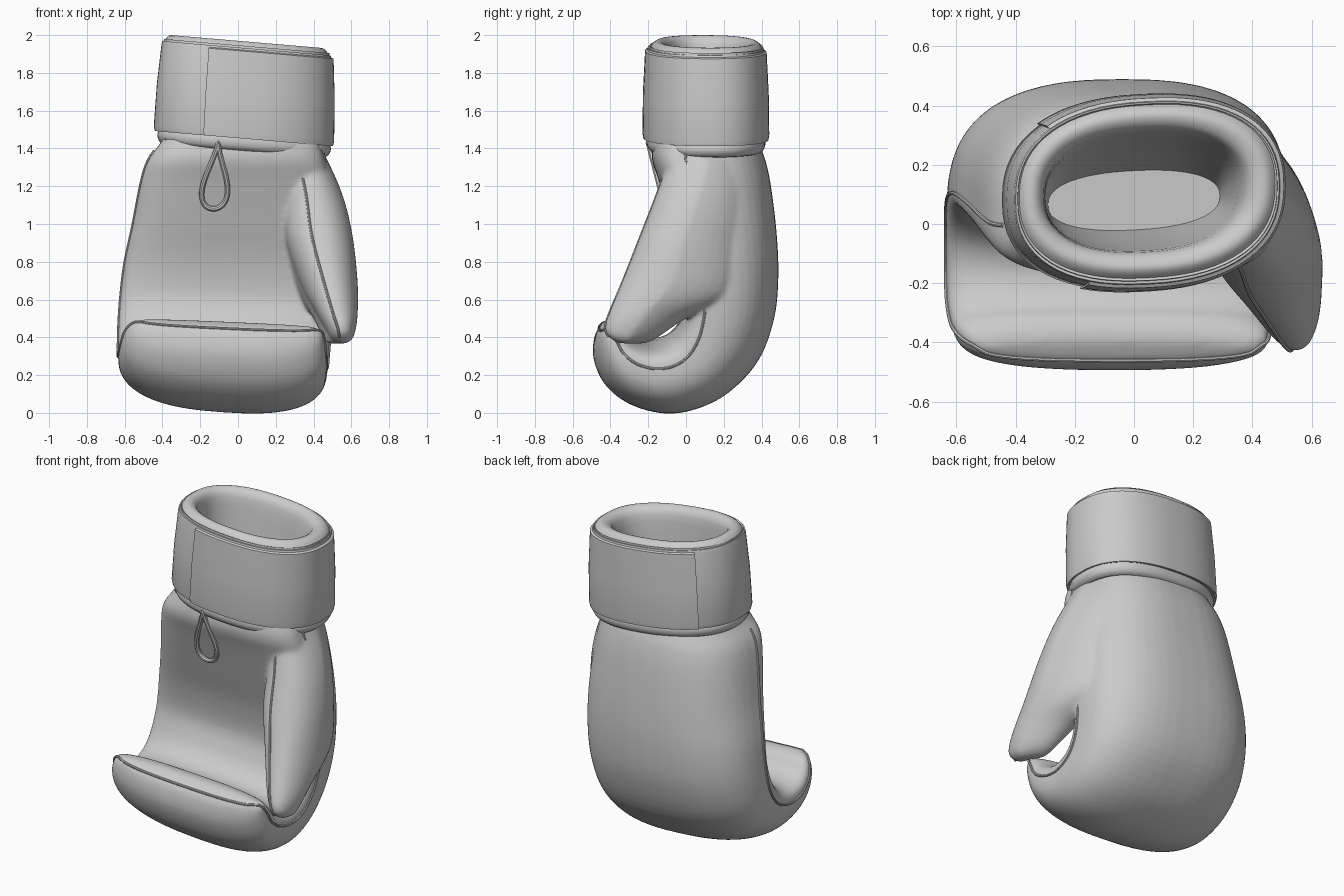
import bpy, bmesh, math
from mathutils import Vector

if "Cube" in bpy.data.objects:
    bpy.data.objects.remove(bpy.data.objects["Cube"])

leather = bpy.data.materials.new("grey leather")
leather.diffuse_color = (0.6, 0.6, 0.6, 1)
leather.use_nodes = True
leather.node_tree.nodes["Principled BSDF"].inputs["Base Color"].default_value = leather.diffuse_color


def activate(ob):
    bpy.ops.object.select_all(action='DESELECT')
    ob.select_set(True)
    bpy.context.view_layer.objects.active = ob


def finish(ob, angle=40):
    ob.data.materials.clear()
    ob.data.materials.append(leather)
    activate(ob)
    bpy.ops.object.shade_smooth_by_angle(angle=math.radians(angle))
    return ob


def loft(name, rings, closed=True, cap_start=True, cap_end=True, loop=False):
    """Skin a list of point rings; loop joins the last ring to the first."""
    bm = bmesh.new()
    vs = [[bm.verts.new(p) for p in r] for r in rings]
    n = len(rings[0])
    pairs = list(zip(vs, vs[1:])) + ([(vs[-1], vs[0])] if loop else [])
    for a, b in pairs:
        for i in range(n if closed else n - 1):
            j = (i + 1) % n
            bm.faces.new((a[i], a[j], b[j], b[i]))
    if cap_start and not loop:
        bm.faces.new(vs[0][::-1])
    if cap_end and not loop:
        bm.faces.new(vs[-1])
    if not closed:
        bmesh.ops.holes_fill(bm, edges=[e for e in bm.edges if e.is_boundary])
    bmesh.ops.recalc_face_normals(bm, faces=bm.faces)
    me = bpy.data.meshes.new(name)
    bm.to_mesh(me)
    bm.free()
    ob = bpy.data.objects.new(name, me)
    bpy.context.collection.objects.link(ob)
    return finish(ob)


def smooth_rows(rows, steps):
    """Catmull-Rom interpolation through rows of numbers."""
    out = []
    for i in range(len(rows) - 1):
        p0, p1, p2 = rows[max(i - 1, 0)], rows[i], rows[i + 1]
        p3 = rows[min(i + 2, len(rows) - 1)]
        for s in range(steps):
            t = s / steps
            out.append([0.5 * (2 * b + (c - a) * t + (2 * a - 5 * b + 4 * c - d) * t * t
                               + (3 * b - a - 3 * c + d) * t ** 3)
                        for a, b, c, d in zip(p0, p1, p2, p3)])
    return out + [list(rows[-1])]


def power(v, e):
    return math.copysign(abs(v) ** (2 / e), v)


def slab_ring(row, e_out, e_in, n=48, lean=0):
    """Ring across x between an outer and an inner (y, z) point."""
    oy, oz, iy, iz, xl, xr, split = row
    pts = []
    for k in range(n):
        a = math.tau * k / n
        c, s = math.cos(a), math.sin(a)
        e = e_out if s >= 0 else e_in
        f = split + power(s, e) * ((1 - split) if s >= 0 else split)
        x = (xl + xr) / 2 + (xr - xl) / 2 * power(c, e) - lean * max(0, f - split)
        y, z = iy + (oy - iy) * f, iz + (oz - iz) * f
        z -= 0.07 * (x + 0.05) * min(1, max(0, 1.1 - z))
        pts.append(Vector((x, y, z)))
    return pts


def piping(name, pts, radius, cyclic=False):
    cu = bpy.data.curves.new(name, 'CURVE')
    cu.dimensions = '3D'
    cu.bevel_depth = radius
    cu.bevel_resolution = 2
    cu.use_fill_caps = True
    sp = cu.splines.new('POLY')
    sp.points.add(len(pts) - 1)
    for q, p in zip(sp.points, pts):
        q.co = (*p, 1)
    sp.use_cyclic_u = cyclic
    ob = bpy.data.objects.new(name, cu)
    bpy.context.collection.objects.link(ob)
    activate(ob)
    bpy.ops.object.convert(target='MESH')
    return finish(bpy.context.object)


# Hand: outer y, z, inner y, z, left and right x, side seam depth
body = [(.365, 1.51, -.14, 1.51, -.37, .39, .3), (.385, 1.43, -.17, 1.43, -.41, .43, .3),
        (.42, 1.34, -.18, 1.34, -.475, .46, .3),
        (.45, 1.2, -.14, 1.22, -.515, .485, .28), (.48, .95, -.07, 1.0, -.558, .508, .25),
        (.489, .72, -.01, .8, -.6, .512, .22), (.467, .5, .012, .62, -.622, .505, .2),
        (.385, .28, -.025, .5, -.632, .49, .25), (.225, .11, -.07, .432, -.635, .48, .3),
        (.05, .023, -.115, .4, -.635, .475, .32), (-.12, .002, -.17, .386, -.635, .47, .32),
        (-.3, .052, -.23, .395, -.632, .47, .32), (-.43, .155, -.28, .425, -.62, .465, .32),
        (-.49, .29, -.31, .46, -.6, .458, .32), (-.485, .4, -.355, .48, -.56, .445, .35),
        (-.455, .455, -.4, .482, -.505, .4, .4)]
body_rings = [slab_ring(r, 2.6, 3) for r in smooth_rows(body, 4)]
hand = loft("hand_and_thumb", body_rings)

# Thumb: back y, z, front y, z, left and right x, widest depth
thumb = [(.3, 1.47, -.09, 1.47, .2, .40, .5), (.32, 1.3, -.1, 1.33, .22, .485, .5),
         (.33, 1.12, -.16, 1.15, .235, .56, .45), (.31, .9, -.24, .95, .25, .61, .42),
         (.25, .645, -.33, .73, .33, .635, .42), (.0, .52, -.408, .55, .42, .634, .45),
         (-.14, .43, -.43, .475, .47, .62, .5), (-.2, .4, -.41, .43, .495, .602, .5),
         (-.25, .392, -.365, .4, .52, .57, .5)]
thumb_rings = [slab_ring(r, 2.2, 2.2, 32, .13) for r in smooth_rows(thumb, 4)]
thumb_ob = loft("thumb", thumb_rings)

# Weld the thumb to the hand with a soft web between them
activate(hand)
thumb_ob.select_set(True)
bpy.ops.object.join()
m = hand.modifiers.new("weld", 'REMESH')
m.mode, m.voxel_size = 'VOXEL', .012
m = hand.modifiers.new("soften", 'SMOOTH')
m.factor, m.iterations = .5, 12
activate(hand)
bpy.ops.object.convert(target='MESH')
bm = bmesh.new()
bm.from_mesh(hand.data)
top = [f for f in bm.faces if f.calc_center_median().z > 1.45]
bmesh.ops.delete(bm, geom=top, context='FACES')
bm.to_mesh(hand.data)
bm.free()
finish(hand, 60)

# Seam around the palm edge and across the fingertips
n = len(body_rings[0])
palm_rings = body_rings[6:-3]
seam = [r[n // 2] for r in palm_rings]
seam += [body_rings[-2][k] for k in range(n // 2 - 2, 1, -1)]
seam += [r[0] for r in reversed(palm_rings)]
piping("palm_seam", seam, .007)
piping("thumb_seam", [r[23] for r in thumb_rings[2:-4]], .007)


# Wrist parts share one slanted, slightly skewed oval
def oval(a, cx, cy, hx, hy, z):
    dx = hx * power(math.cos(a), 2.35)
    y = cy + hy * power(math.sin(a), 2.35) + .05 * dx
    return Vector((cx + dx, y, z - .085 * (cx + dx - .03)))


def oval_rings(rows, n=64, start=0, end=math.tau):
    full = end - start > 6.28
    return [[oval(start + (end - start) * k / (n if full else n - 1), *r)
             for k in range(n)] for r in rows]


# Padded liner with a rolled rim and the hollow going down into the hand
liner = [(.02, .105, .39, .26, 1.41), (.025, .105, .425, .285, 1.388),
         (.03, .105, .45, .307, 1.405), (.033, .105, .46, .314, 1.44),
         (.035, .105, .45, .308, 1.5), (.045, .105, .442, .302, 1.9),
         (.045, .11, .432, .292, 1.94), (.045, .11, .41, .27, 1.963),
         (.045, .11, .385, .25, 1.967), (.04, .11, .36, .225, 1.955),
         (.035, .11, .34, .205, 1.92), (.025, .105, .325, .19, 1.8),
         (.01, .095, .31, .16, 1.5), (0, .08, .29, .1, 1.18)]
loft("cuff_liner", oval_rings(smooth_rows(liner, 2)), cap_start=False)

# Wide wrist strap
strap = [(.03, .105, .44, .3, 1.46), (.028, .105, .468, .32, 1.452),
         (.028, .105, .474, .326, 1.475), (.037, .105, .467, .322, 1.7),
         (.045, .105, .45, .31, 1.915), (.045, .105, .445, .306, 1.932),
         (.045, .105, .42, .285, 1.932)]
loft("wrist_strap", oval_rings(strap), loop=True)

# Overlapping strap flap, from the front left round the right side to the back
flap = [(.028, .105, .46, .31, 1.455), (.026, .105, .477, .33, 1.452),
        (.027, .105, .482, .334, 1.48), (.036, .105, .476, .331, 1.7),
        (.045, .105, .461, .32, 1.915), (.045, .105, .44, .3, 1.925)]
loft("strap_flap", oval_rings(flap, 56, math.radians(-112), math.radians(134)),
     closed=False, cap_start=False, cap_end=False, loop=True)

# Lace loop hanging from the strap over the palm
lace = []
for k in range(48):
    a = math.tau * k / 48
    d = (1 - math.cos(a)) / 2
    lace.append((-.105 - .025 * d + .105 * math.sin(a) * d,
                 -.2 + .09 * d, 1.43 - .35 * d))
piping("lace_loop", lace, .014, True)
